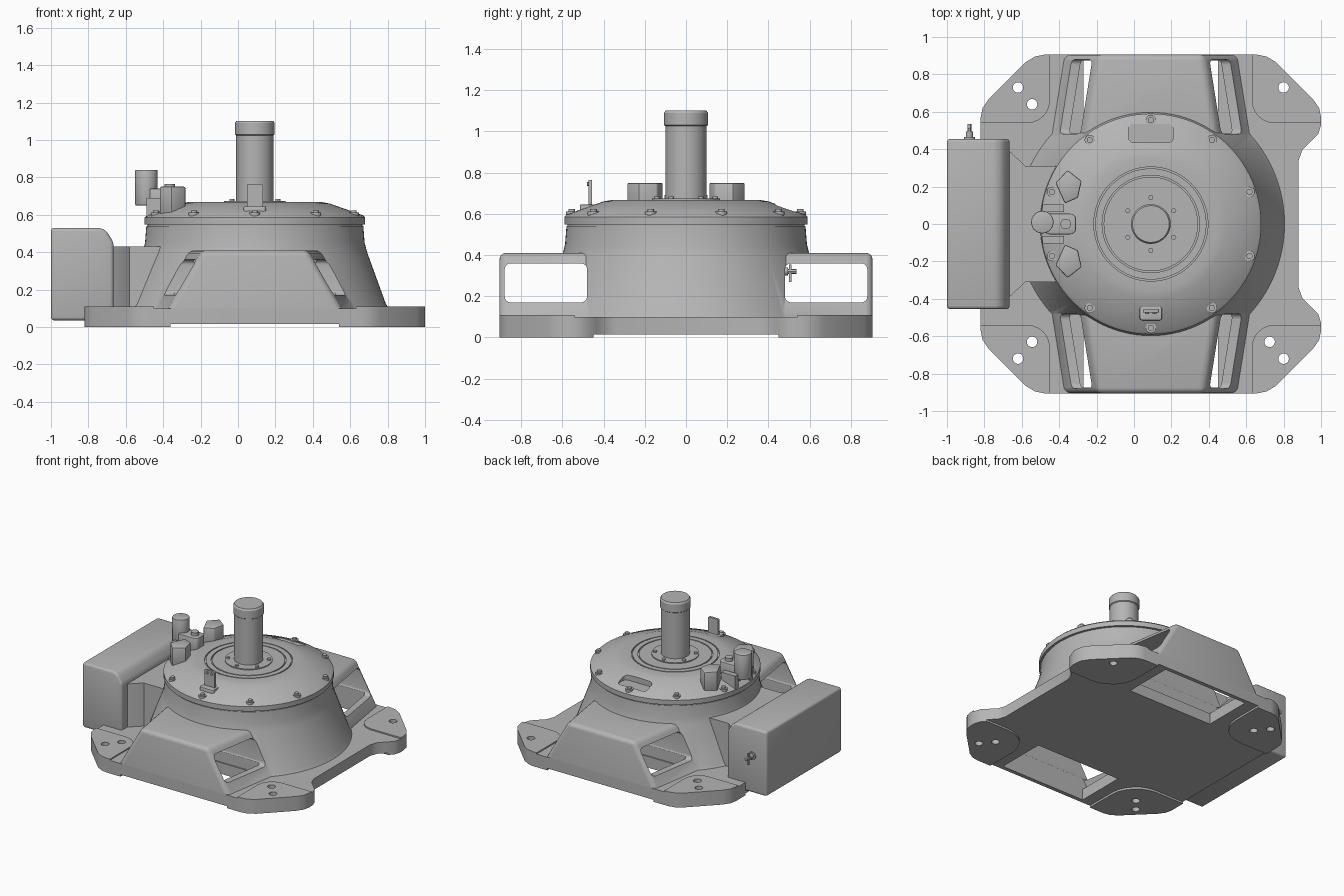
import bpy, bmesh
from math import sin, cos, pi, radians
from mathutils import Vector, Matrix

if "Cube" in bpy.data.objects:
    bpy.data.objects.remove(bpy.data.objects["Cube"])

CX = 0.09   # centre line of the round housing
grey = bpy.data.materials.new("cast_grey")
grey.use_nodes = True
grey.diffuse_color = (0.46, 0.46, 0.46, 1)
grey.node_tree.nodes["Principled BSDF"].inputs["Base Color"].default_value = grey.diffuse_color


def finish(name, bm):
    bmesh.ops.recalc_face_normals(bm, faces=bm.faces[:])
    me = bpy.data.meshes.new(name)
    bm.to_mesh(me)
    bm.free()
    me.materials.append(grey)
    ob = bpy.data.objects.new(name, me)
    bpy.context.collection.objects.link(ob)
    return ob


def add_prism(bm, pts, h0, h1, axis="Z"):
    place = {"Z": lambda a, b, h: (a, b, h), "Y": lambda a, b, h: (a, h, b),
             "X": lambda a, b, h: (h, a, b)}[axis]
    lo = [bm.verts.new(place(a, b, h0)) for a, b in pts]
    hi = [bm.verts.new(place(a, b, h1)) for a, b in pts]
    bm.faces.new(lo)
    bm.faces.new(hi)
    for i in range(len(pts)):
        j = (i + 1) % len(pts)
        bm.faces.new((lo[i], lo[j], hi[j], hi[i]))


def prisms(name, outlines, h0, h1, axis="Z"):
    bm = bmesh.new()
    for pts in outlines:
        add_prism(bm, pts, h0, h1, axis)
    return finish(name, bm)


def circle(x, y, r, n=24):
    return [(x + r * cos(2 * pi * i / n), y + r * sin(2 * pi * i / n)) for i in range(n)]


def rect(x0, x1, y0, y1, r=0.0, n=6):
    if not r:
        return [(x0, y0), (x1, y0), (x1, y1), (x0, y1)]
    pts = []
    for k, (x, y) in enumerate([(x1 - r, y1 - r), (x0 + r, y1 - r), (x0 + r, y0 + r), (x1 - r, y0 + r)]):
        for i in range(n + 1):
            a = (k + i / n) * pi / 2
            pts.append((x + r * cos(a), y + r * sin(a)))
    return pts


def lathe(name, profile, n=96):
    bm = bmesh.new()
    vs = [bm.verts.new((r, 0, z)) for r, z in profile]
    es = [bm.edges.new(p) for p in zip(vs, vs[1:])]
    bmesh.ops.spin(bm, geom=vs + es, cent=(0, 0, 0), axis=(0, 0, 1), angle=2 * pi, steps=n)
    bmesh.ops.remove_doubles(bm, verts=bm.verts[:], dist=1e-4)
    bmesh.ops.translate(bm, verts=bm.verts[:], vec=(CX, 0, 0))
    return finish(name, bm)


def bake(ob):
    deps = bpy.context.evaluated_depsgraph_get()
    me = bpy.data.meshes.new_from_object(ob.evaluated_get(deps))
    ob.modifiers.clear()
    ob.data = me


def combine(ob, op, tool):
    m = ob.modifiers.new("bool", "BOOLEAN")
    m.operation, m.object, m.solver = op, tool, "EXACT"
    bake(ob)


def consume(ob, op, tool):
    combine(ob, op, tool)
    bpy.data.objects.remove(tool)


def bevel(ob, width, segments=4):
    m = ob.modifiers.new("bevel", "BEVEL")
    m.width, m.segments, m.limit_method, m.angle_limit = width, segments, "ANGLE", radians(25)
    bake(ob)
    return ob


# Base plate with chamfered corners, and end notch on the right
def outline(notch=True):
    quarter = [(0.57, 0.905), (0.62, 0.895), (0.67, 0.865), (0.865, 0.67), (0.9, 0.62), (0.91, 0.57)]
    bite = [(0.91, 0.53), (0.895, 0.48), (0.85, 0.435), (0.81, 0.395), (0.79, 0.34)]
    right = quarter + (bite if notch else [])
    top = [(CX - x, y) for x, y in reversed(quarter)] + [(CX + x, y) for x, y in right]
    return top + [(x, -y) for x, y in reversed(top)]


plate = prisms("base_plate", [outline()], 0.015, 0.10)


# Corner pads above and below the plate
def corner_pads(name, inner, r, z0, z1):
    pads = prisms(name, [outline()], z0, z1)
    blocks = []
    for sx in (0, 1):
        for y0, y1 in ((inner, 1.9), (-1.9, -inner)):
            x0, x1 = (CX + inner, CX + 1.9) if sx else (CX - 1.9, CX - inner)
            blocks.append(rect(x0, x1, y0, y1, r))
    consume(pads, "INTERSECT", prisms("pad_cutter", blocks, -0.2, 0.3))
    return pads


top_pads = corner_pads("top_pads", 0.54, 0.12, 0.10, 0.11)
feet = corner_pads("feet", 0.45, 0.22, 0.0, 0.015)

holes = [(-0.62, 0.73), (-0.545, 0.64), (-0.62, -0.72), (-0.545, -0.63),
         (0.80, 0.73), (0.80, -0.72), (0.725, -0.63)]
drill = prisms("hole_cutter", [circle(x, y, 0.028) for x, y in holes], -0.2, 0.3)
for ob in (plate, top_pads, feet):
    combine(ob, "DIFFERENCE", drill)
bpy.data.objects.remove(drill)
consume(plate, "DIFFERENCE", prisms("opening_cutter", [rect(CX - 0.36, CX + 0.36, s - 0.19, s + 0.19)
                                                      for s in (-0.685, 0.685)], -0.2, 0.3))

# Bell-shaped housing
body = lathe("housing", [(0, 0.1), (0.715, 0.1), (0.70, 0.125), (0.60, 0.40), (0.587, 0.45),
                         (0.58, 0.54), (0, 0.54)])


# Hollow saddles at the front and back, tapering upward and outward
def saddle(name, side, y0, y1, z0, z1, inset):
    bm = bmesh.new()
    rings = []
    for z in (z0, z1):
        ring = []
        for y, s in ((y0, -1), (y0, 1), (y1, 1), (y1, -1)):
            half = 0.28 + (0.905 - y) * 0.16 + (0.41 - z) * 0.58 - inset
            ring.append(bm.verts.new((CX + s * half, side * y, z)))
        rings.append(ring)
    bm.faces.new(rings[0])
    bm.faces.new(rings[1])
    for i in range(4):
        j = (i + 1) % 4
        bm.faces.new((rings[0][i], rings[0][j], rings[1][j], rings[1][i]))
    return finish(name, bm)


for side in (-1, 1):
    shell = bevel(saddle("saddle", side, 0.2, 0.905, 0.03, 0.41, 0), 0.03)
    consume(shell, "DIFFERENCE", prisms("trim_cutter", [rect(-2, 2, -2, 2)], -0.5, 0.1))
    consume(body, "UNION", shell)

# Neck and side box
neck = prisms("neck", [[(-0.70, 0.40), (-0.66, 0.385), (-0.58, 0.31), (-0.1, 0.31),
                        (-0.1, -0.31), (-0.58, -0.31), (-0.66, -0.385), (-0.70, -0.40)]], 0.1, 0.43)
consume(body, "UNION", neck)
for side in (-1, 1):
    consume(body, "DIFFERENCE", saddle("cavity_cutter", side, 0.485, 0.875, 0.05, 0.365, 0.05))
    lo, hi = sorted((side * 0.48, side * 0.88))
    consume(body, "DIFFERENCE", prisms("window_cutter", [rect(lo, hi, 0.17, 0.36, 0.03)], -0.9, 1.1, "X"))

box = prisms("side_box", [[(-1, 0.035), (-0.665, 0.035), (-0.665, 0.45), (-0.70, 0.51),
                           (-0.735, 0.53), (-1, 0.53)]], -0.455, 0.455, "Y")
bevel(box, 0.018, 3)

# Lid with seam, sloping rim and ring grooves
lid = lathe("lid", [(0, 0.54), (0.575, 0.54), (0.575, 0.547), (0.59, 0.549), (0.59, 0.585), (0.578, 0.597),
                    (0.40, 0.66), (0.36, 0.667), (0.305, 0.667), (0.305, 0.657), (0.297, 0.657),
                    (0.297, 0.667), (0.26, 0.667), (0.26, 0.657), (0.252, 0.657), (0.252, 0.667), (0, 0.667)])
consume(lid, "DIFFERENCE", prisms("pocket_cutter", [rect(CX - 0.12, CX + 0.12, 0.435, 0.535, 0.03)], 0.605, 0.8))

# Hub and shaft
lathe("hub", [(0, 0.66), (0.165, 0.66), (0.165, 0.674), (0.108, 0.674), (0, 0.674)])
lathe("shaft", [(0, 0.66), (0.1, 0.66), (0.1, 1.025), (0.106, 1.03), (0.106, 1.09), (0.098, 1.102), (0, 1.102)])


def ring_of(n, radius, r, start):
    return [circle(CX + radius * cos(start + 2 * pi * i / n), radius * sin(start + 2 * pi * i / n), r, 16)
            for i in range(n)]


prisms("lid_bolt_lugs", ring_of(10, 0.555, 0.028, pi / 2), 0.57, 0.612)
prisms("lid_bolts", ring_of(10, 0.555, 0.016, pi / 2), 0.6, 0.624)
prisms("hub_bolts", ring_of(6, 0.142, 0.013, pi / 2), 0.67, 0.685)

# Angled blocks on the lid, mirrored
block = [(-0.42, 0.22), (-0.355, 0.288), (-0.28, 0.23), (-0.30, 0.14), (-0.37, 0.11)]
bevel(prisms("angled_blocks", [block, [(x, -y) for x, y in block]], 0.60, 0.75), 0.008, 2)

# Pump unit at the lid edge
bevel(prisms("pump_block", [rect(-0.48, -0.31, -0.055, 0.055, 0.03)], 0.62, 0.74), 0.006, 2)
bevel(prisms("pump_cylinder", [circle(-0.49, 0.01, 0.06, 32)], 0.65, 0.84), 0.005, 2)
prisms("pump_cap", [circle(-0.365, 0, 0.028)], 0.72, 0.765)
prisms("pump_brackets", [rect(-0.49, -0.375, s - 0.02, s + 0.02) for s in (-0.085, 0.085)], 0.58, 0.69)

# Upright tag plate at the front of the lid
bevel(prisms("tag_base", [rect(CX - 0.06, CX + 0.06, -0.515, -0.44, 0.015)], 0.60, 0.645), 0.006, 2)
prisms("tag_plate", [rect(CX - 0.043, CX + 0.043, 0.63, 0.765, 0.01)], -0.472, -0.456, "Y")
prisms("tag_screws", [circle(CX + s, 0.745, 0.01, 12) for s in (-0.02, 0.02)], -0.48, -0.47, "Y")

# Drain fitting on the back of the side box
for name, r, y0, y1 in (("fitting_collar", 0.03, 0.45, 0.465), ("fitting_nut", 0.019, 0.46, 0.495),
                        ("fitting_stem", 0.011, 0.49, 0.535)):
    prisms(name, [circle(-0.88, 0.32, r, 12)], y0, y1, "Y")
prisms("fitting_handle", [rect(-0.887, -0.873, 0.27, 0.355)], 0.5, 0.512, "Y")

# Shade smooth with sharp edges kept
bpy.ops.object.select_all(action="DESELECT")
for ob in bpy.context.collection.objects:
    if ob.type == "MESH" and grey.name in ob.data.materials:
        ob.select_set(True)
        bpy.context.view_layer.objects.active = ob
bpy.ops.object.shade_smooth_by_angle(angle=radians(30))
